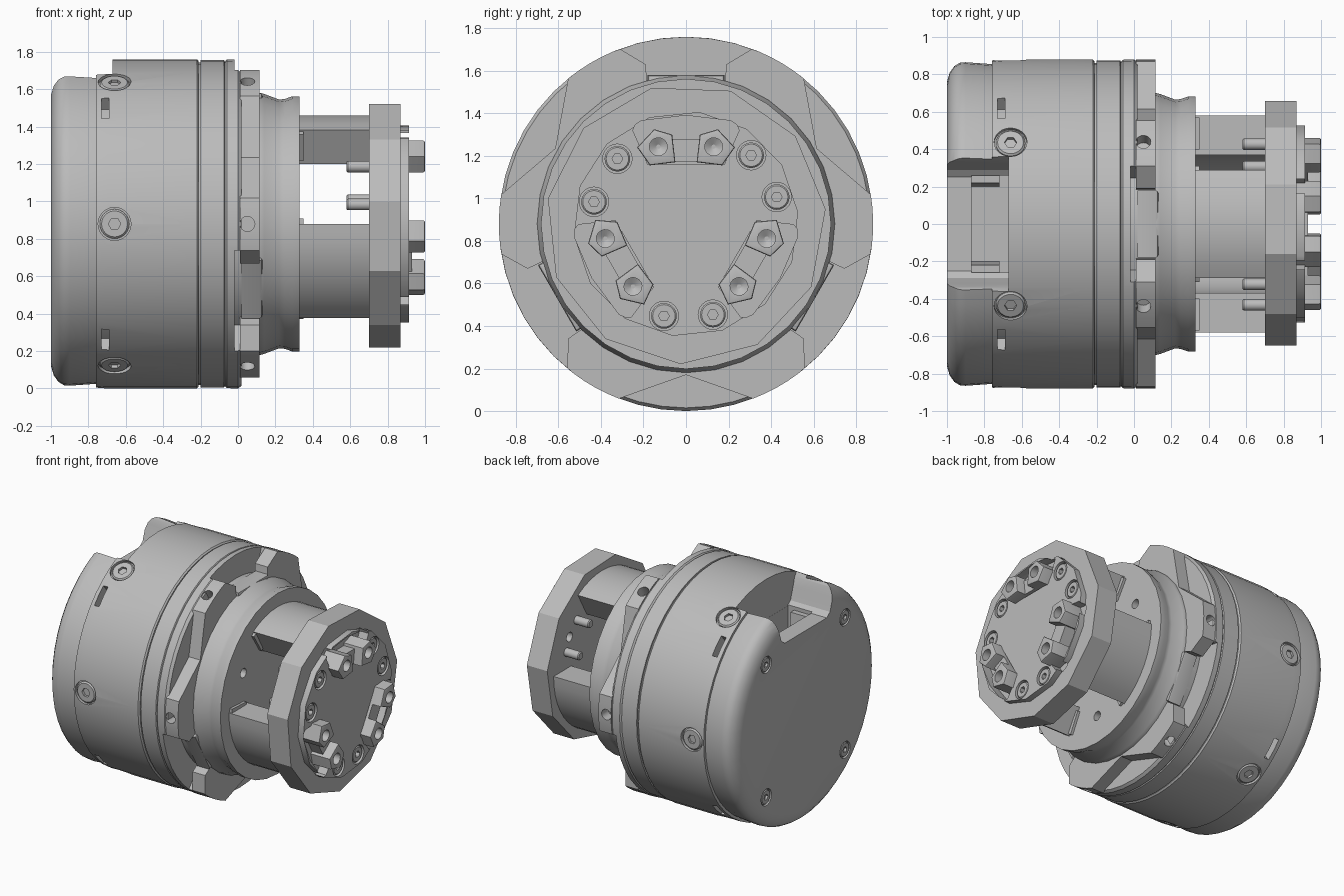
import bpy, bmesh
from math import sin, cos, pi, radians
from mathutils import Matrix

if "Cube" in bpy.data.objects:
    bpy.data.objects.remove(bpy.data.objects["Cube"], do_unlink=True)

AXIS = 0.88          # height of the main axis, which runs along x
parts = []

grey = bpy.data.materials.new("machined_grey")
grey.use_nodes = True
grey.diffuse_color = (0.5, 0.5, 0.5, 1)
grey.node_tree.nodes["Principled BSDF"].inputs["Base Color"].default_value = (0.5, 0.5, 0.5, 1)


def place(angle=0, x=0.0):
    """Turn a part about the main axis."""
    return Matrix.Translation((x, 0, AXIS)) @ Matrix.Rotation(radians(angle), 4, 'X')


def radial(angle, x):
    """Point a part's own axis outwards from the main axis."""
    return place(angle, x) @ Matrix.Rotation(pi / 2, 4, 'Z')


def finish(name, bm, matrix):
    bmesh.ops.recalc_face_normals(bm, faces=bm.faces)
    bm.transform(matrix)
    mesh = bpy.data.meshes.new(name)
    bm.to_mesh(mesh)
    bm.free()
    mesh.materials.append(grey)
    ob = bpy.data.objects.new(name, mesh)
    bpy.context.collection.objects.link(ob)
    parts.append(ob)
    return ob


def lathe(name, profile, sides=48, matrix=None, start=0, hexes=()):
    """Spin (x, r) points about x; rings listed in hexes become hexagons."""
    bm = bmesh.new()
    rings = []
    for i, (x, r) in enumerate(profile):
        ring = []
        for k in range(sides):
            a = radians(start) + 2 * pi * k / sides
            rr = r * cos(pi / 6) / cos(a % (pi / 3) - pi / 6) if i in hexes else r
            ring.append(bm.verts.new((x, rr * cos(a), rr * sin(a))))
        rings.append(ring)
    for p, q in zip(rings, rings[1:]):
        for k in range(sides):
            n = (k + 1) % sides
            bm.faces.new((p[k], p[n], q[n], q[k]))
    bm.faces.new(rings[0])
    bm.faces.new(rings[-1])
    return finish(name, bm, matrix or place())


def prism(name, outline, x0, x1, matrix=None, bevel=0):
    """Extrude a (y, z) outline along x."""
    bm = bmesh.new()
    face = bm.faces.new([bm.verts.new((x0, y, z)) for y, z in outline])
    new = bmesh.ops.extrude_face_region(bm, geom=[face])["geom"]
    top = [v for v in new if isinstance(v, bmesh.types.BMVert)]
    bmesh.ops.translate(bm, verts=top, vec=(x1 - x0, 0, 0))
    if bevel:
        edges = [e for e in bm.edges if all(v in top for v in e.verts)]
        bmesh.ops.bevel(bm, geom=edges, offset=bevel, segments=2, affect='EDGES', profile=0.5)
    return finish(name, bm, matrix or place())


def polar(deg, r):
    return r * cos(radians(deg)), r * sin(radians(deg))


def arc(a, b, r, steps=8):
    return [polar(a + (b - a) * i / steps, r) for i in range(steps + 1)]


def sector(a, b, r0, r1):
    return arc(a, b, r1) + arc(b, a, r0)


def rod(name, x0, x1, r, matrix, sides=20):
    return lathe(name, [(x0, r), (x1, r)], sides, matrix)


def socket_screw(name, r, top, depth, matrix):
    """Round chamfered head with a hexagonal socket."""
    c = r * 0.12
    lathe(name, [(top - depth, r), (top - c, r), (top, r - c), (top, r * 0.42),
                 (top - depth * 0.7, r * 0.42)], 24, matrix, hexes=(3, 4))


def cut(targets, cutters):
    """Subtract the cutters, then delete them."""
    for ob in targets:
        for c in cutters:
            m = ob.modifiers.new("cut", 'BOOLEAN')
            m.operation, m.solver, m.object = 'DIFFERENCE', 'EXACT', c
        bpy.context.view_layer.update()
        graph = bpy.context.evaluated_depsgraph_get()
        mesh = bpy.data.meshes.new_from_object(ob.evaluated_get(graph))
        ob.modifiers.clear()
        ob.data = mesh
    for c in cutters:
        parts.remove(c)
        bpy.data.objects.remove(c, do_unlink=True)


THIRDS = (0, 120, 240)
SIXTHS = range(0, 360, 60)
BACK = [(y, z) for y in (-0.47, 0.47) for z in (-0.5, 0.5)]


def back_place(y, z):
    return Matrix.Translation((-1, y, AXIS + z)) @ Matrix.Rotation(pi, 4, 'Z')


# Main housing: rounded rear cap and drum
body = lathe("housing", [(-1, 0.76), (-0.985, 0.81), (-0.96, 0.845), (-0.93, 0.863),
                         (-0.9, 0.865), (-0.76, 0.855), (-0.76, 0.875), (-0.7, 0.88),
                         (-0.22, 0.88), (-0.21, 0.87)])
cutters = [rod("side_seat", 0.855, 1, 0.088, radial(a, -0.66), 24) for a in SIXTHS]
cutters += [rod("back_seat", -0.02, 0.1, 0.062, back_place(y, z), 24) for y, z in BACK]
for a in (45, 135, 225, 315):
    cutters.append(prism("slot", sector(a - 5, a + 5, 0.8, 1), -0.73, -0.69, place(a - a)))
# Connector bay in the top: sloping saddle plus a deep pocket
saddle = [(0.25, 0.58), (0.29, 0.61), (0.32, 0.7), (0.34, 0.77), (0.38, 0.83), (0.38, 1.1)]
saddle += [(-y, z) for y, z in reversed(saddle)]
cutters.append(prism("saddle", saddle, -1.1, -0.67))
cutters.append(prism("pocket", [(-0.26, 0.35), (0.26, 0.35), (0.26, 1), (-0.26, 1)], -0.87, -0.671))
cut([body], cutters)
for side in (-1, 1):
    prism("bay_rib", [(side * 0.2, 0.34), (side * 0.27, 0.34), (side * 0.27, 0.56), (side * 0.22, 0.56)],
          -0.88, -0.72)

# Housing screws
for a in SIXTHS:
    socket_screw("side_screw", 0.079, 0.873, 0.06, radial(a, -0.66))
for y, z in BACK:
    socket_screw("back_screw", 0.055, -0.002, 0.045, back_place(y, z))

# Collar behind the lock ring, with three deep notches
lathe("seam_groove", [(-0.22, 0.862), (-0.19, 0.862)])
collar = lathe("collar", [(-0.2, 0.875), (-0.075, 0.875), (-0.07, 0.868), (-0.06, 0.878),
                          (0, 0.88), (0.02, 0.865)])
cut([collar], [prism("notch", sector(69.4, 110.6, 0.7, 1), -0.02, 0.1, place(a)) for a in THIRDS])

# Lock ring: three arms, each with two drilled lugs and a V between them
half = [polar(74.6, 0.69), polar(75.8, 0.774), polar(69.4, 0.878)] + arc(67, 51, 0.88, 4)
mirrored = [polar(-15 + 75 - 60 + d, r) for d, r in ((24, 0.88), (20, 0.88), (16, 0.88))]
for a in THIRDS:
    outline = half + [polar(30, 0.71)] + arc(9, -7, 0.88, 4)
    outline += [polar(-9.4, 0.878), polar(-15.8, 0.774), polar(-14.6, 0.69)]
    outline += arc(-14, 74, 0.6, 10)
    lock = prism("lock_arm", outline, 0.01, 0.115, place(a))
    cut([lock], [rod("hole", 0.8, 1, 0.04, radial(a + b, 0.05), 16) for b in (0, 60)])
    # Latch plate sitting in each notch
    prism("latch_plate", [(-0.18, 0.6), (0.18, 0.6), (0.18, 0.7), (-0.18, 0.7)], 0.02, 0.13,
          place(a), 0.015)

# Nose ring with a waist
nose = lathe("nose_ring", [(-0.05, 0.7), (0.12, 0.7), (0.14, 0.695), (0.22, 0.665),
                           (0.25, 0.668), (0.29, 0.682), (0.33, 0.682)], 32)
cut([nose], [rod("hole", 0.27, 0.4, 0.035, place(a) @ Matrix.Translation((0, *polar(30, 0.47))), 16)
             for a in THIRDS])

# Neck: three pillars with open windows between them
for a in THIRDS:
    prism("neck_pillar", sector(60, 120, 0.37, 0.58), 0.32, 0.71, place(a))
    for lo, hi in ((57, 60), (120, 123)):
        prism("pillar_foot", sector(lo, hi, 0.4, 0.57), 0.32, 0.35, place(a))

# Tool flange with a raised face plate
flange = lathe("flange", [(0.7, 0.66), (0.87, 0.66)], 11, start=6)
plate = lathe("face_plate", [(0.865, 0.53), (0.915, 0.53)], 14, start=6)
cutters = []
pocket = [(0.18, 0.28), (0.25, 0.44), (0.24, 0.465), (0.21, 0.485), (0, 0.51)]
pocket += [(-y, z) for y, z in reversed(pocket[:-1])]
for a in THIRDS:
    cutters.append(prism("pocket", pocket, 0.84, 1.1, place(a)))
    cutters.append(rod("hole", 0.6, 0.75, 0.035, place(a) @ Matrix.Translation((0, *polar(30, 0.45))), 16))
    for b in (15, 45):
        spot = place(a) @ Matrix.Translation((0, *polar(b + 1.5, 0.445)))
        cutters.append(rod("seat", 0.85, 1, 0.069, spot, 24))
cut([flange, plate], cutters)

for a in THIRDS:
    # Sunken flange screws with their tails showing in the windows
    for b in (15, 45):
        spot = place(a) @ Matrix.Translation((0, *polar(b + 1.5, 0.445)))
        socket_screw("flange_screw", 0.06, 0.91, 0.06, spot)
        lathe("screw_tail", [(0.58, 0.025), (0.587, 0.031), (0.71, 0.031)], 16, spot)
    # Contact blocks: a drilled lug either side of a low saddle
    for s in (1, -1):
        outline = [(s * 0.05, 0.29), (s * 0.17, 0.275), (s * 0.23, 0.36),
                   (s * 0.15, 0.445), (s * 0.065, 0.42)]
        lug = prism("contact_lug", outline, 0.83, 1.0, place(a), 0.01)
        spot = place(a) @ Matrix.Translation((0, s * 0.13, 0.363))
        cut([lug], [lathe("bore", [(0.92, 0.01), (0.94, 0.042), (1.1, 0.042)], 16, spot)])
    prism("contact_saddle", [(-0.07, 0.29), (0.07, 0.29), (0.07, 0.4), (-0.07, 0.4)],
          0.83, 0.93, place(a))

# Smooth round surfaces, keep edges crisp
bpy.ops.object.select_all(action='DESELECT')
for ob in parts:
    ob.select_set(True)
bpy.context.view_layer.objects.active = body
bpy.ops.object.shade_smooth_by_angle(angle=radians(30))
